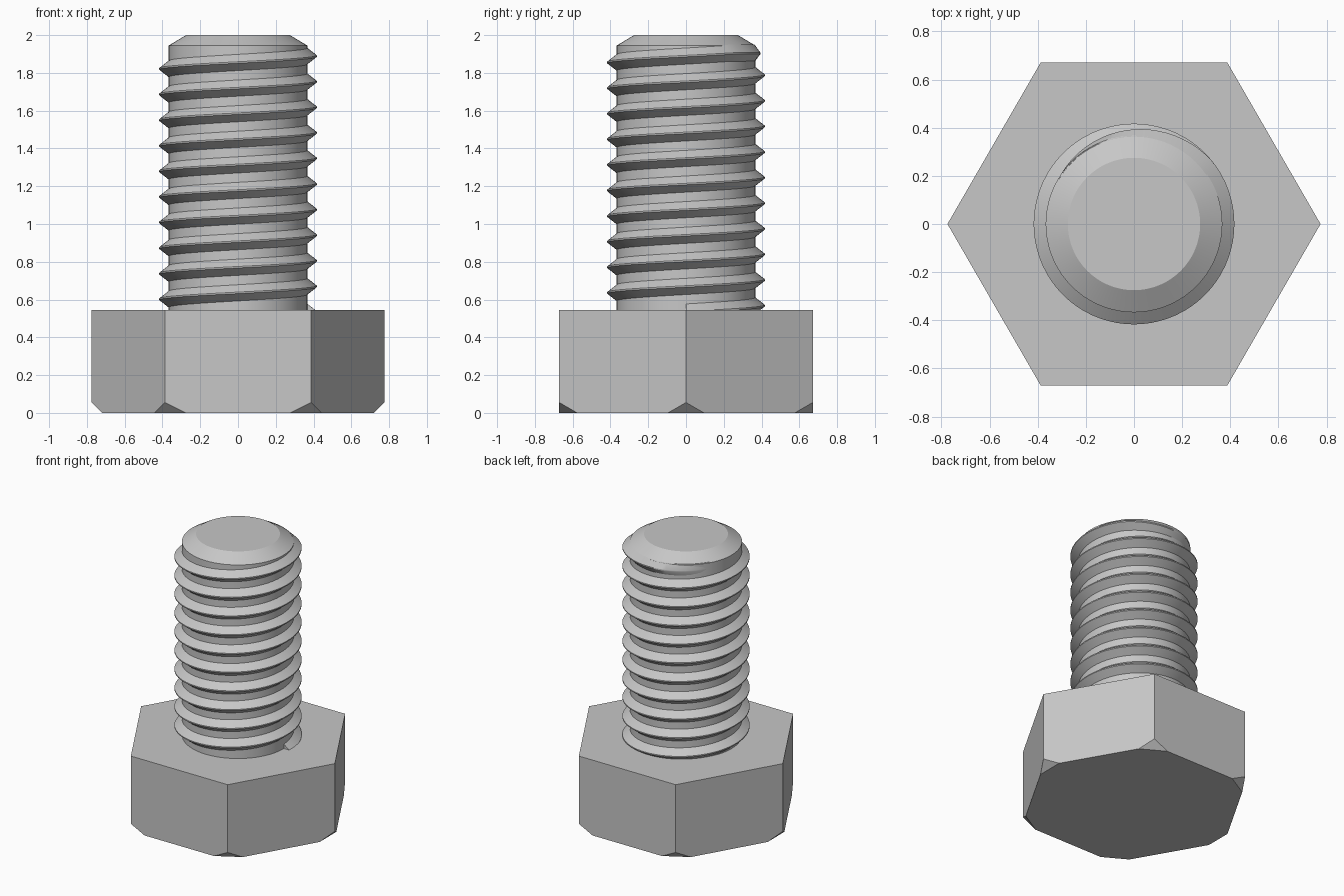
import bpy, bmesh
from math import sin, cos, pi, radians
from mathutils import Vector

cube = bpy.data.objects.get("Cube")
if cube:
    bpy.data.objects.remove(cube, do_unlink=True)

steel = bpy.data.materials.new("steel_grey")
steel.use_nodes = True
GREY = (0.57, 0.57, 0.57, 1)
steel.diffuse_color = GREY
steel.node_tree.nodes["Principled BSDF"].inputs["Base Color"].default_value = GREY

HEAD_R, HEAD_H, CORNER_CUT = 0.775, 0.545, 0.055
CORE_R, CREST_R, TIP_R = 0.367, 0.417, 0.275
PITCH, SEGMENTS = 0.1355, 72


def finish(name, bm, smooth=False):
    bmesh.ops.recalc_face_normals(bm, faces=bm.faces)
    mesh = bpy.data.meshes.new(name)
    bm.to_mesh(mesh)
    bm.free()
    mesh.materials.append(steel)
    obj = bpy.data.objects.new(name, mesh)
    bpy.context.collection.objects.link(obj)
    if smooth:
        bpy.ops.object.select_all(action="DESELECT")
        obj.select_set(True)
        bpy.context.view_layer.objects.active = obj
        bpy.ops.object.shade_smooth_by_angle(angle=radians(28))
    return obj


# Hexagonal head, with each lower corner sliced off at 45 degrees
bm = bmesh.new()
ring = [bm.verts.new((HEAD_R * cos(i * pi / 3), HEAD_R * sin(i * pi / 3), 0)) for i in range(6)]
base = bm.faces.new(ring)
top = bmesh.ops.extrude_face_region(bm, geom=[base], use_keep_orig=True)
bmesh.ops.translate(bm, vec=(0, 0, HEAD_H),
                    verts=[g for g in top["geom"] if isinstance(g, bmesh.types.BMVert)])
for i in range(6):
    out = Vector((cos(i * pi / 3), sin(i * pi / 3), 0))
    cut = bmesh.ops.bisect_plane(
        bm, geom=bm.verts[:] + bm.edges[:] + bm.faces[:],
        plane_co=out * (HEAD_R - CORNER_CUT), plane_no=out - Vector((0, 0, 1)), clear_outer=True)
    edges = [g for g in cut["geom_cut"] if isinstance(g, bmesh.types.BMEdge)]
    bmesh.ops.holes_fill(bm, edges=edges, sides=0)
finish("hex_head", bm)

# Shaft core with a chamfered tip
bm = bmesh.new()
rings = []
for r, z in [(CORE_R, HEAD_H - 0.1), (CORE_R, 1.945), (TIP_R, 2.0)]:
    rings.append([bm.verts.new((r * cos(2 * pi * i / SEGMENTS), r * sin(2 * pi * i / SEGMENTS), z))
                  for i in range(SEGMENTS)])
for lower, upper in zip(rings, rings[1:]):
    for i in range(SEGMENTS):
        j = (i + 1) % SEGMENTS
        bm.faces.new((lower[i], lower[j], upper[j], upper[i]))
bm.faces.new(rings[0])
bm.faces.new(rings[-1])
finish("shaft_core", bm, smooth=True)

# Right-handed thread ridge, running out near the tip
bm = bmesh.new()
RUNOUT, END, TURNS = radians(39), radians(150), 10
FLANK, CREST = 0.042, 0.004
step = 2 * pi / SEGMENTS
count = int((TURNS * 2 * pi + END) / step)
previous = None
for k in range(count + 1):
    angle = k * step - TURNS * 2 * pi
    z = 1.889 + PITCH * min(angle, RUNOUT) / (2 * pi)
    fade = min(1, max(0, (END - angle) / (END - RUNOUT)))
    inner = CORE_R - 0.004
    crest = CORE_R - 0.002 + (CREST_R - CORE_R + 0.002) * fade
    section = [(inner, -FLANK - CREST), (crest, -CREST), (crest, CREST), (inner, FLANK + CREST)]
    current = [bm.verts.new((r * cos(angle), r * sin(angle), z + dz)) for r, dz in section]
    if previous:
        for a in range(4):
            b = (a + 1) % 4
            bm.faces.new((previous[a], previous[b], current[b], current[a]))
    else:
        bm.faces.new(current)
    previous = current
bm.faces.new(previous)
finish("thread", bm, smooth=True)
